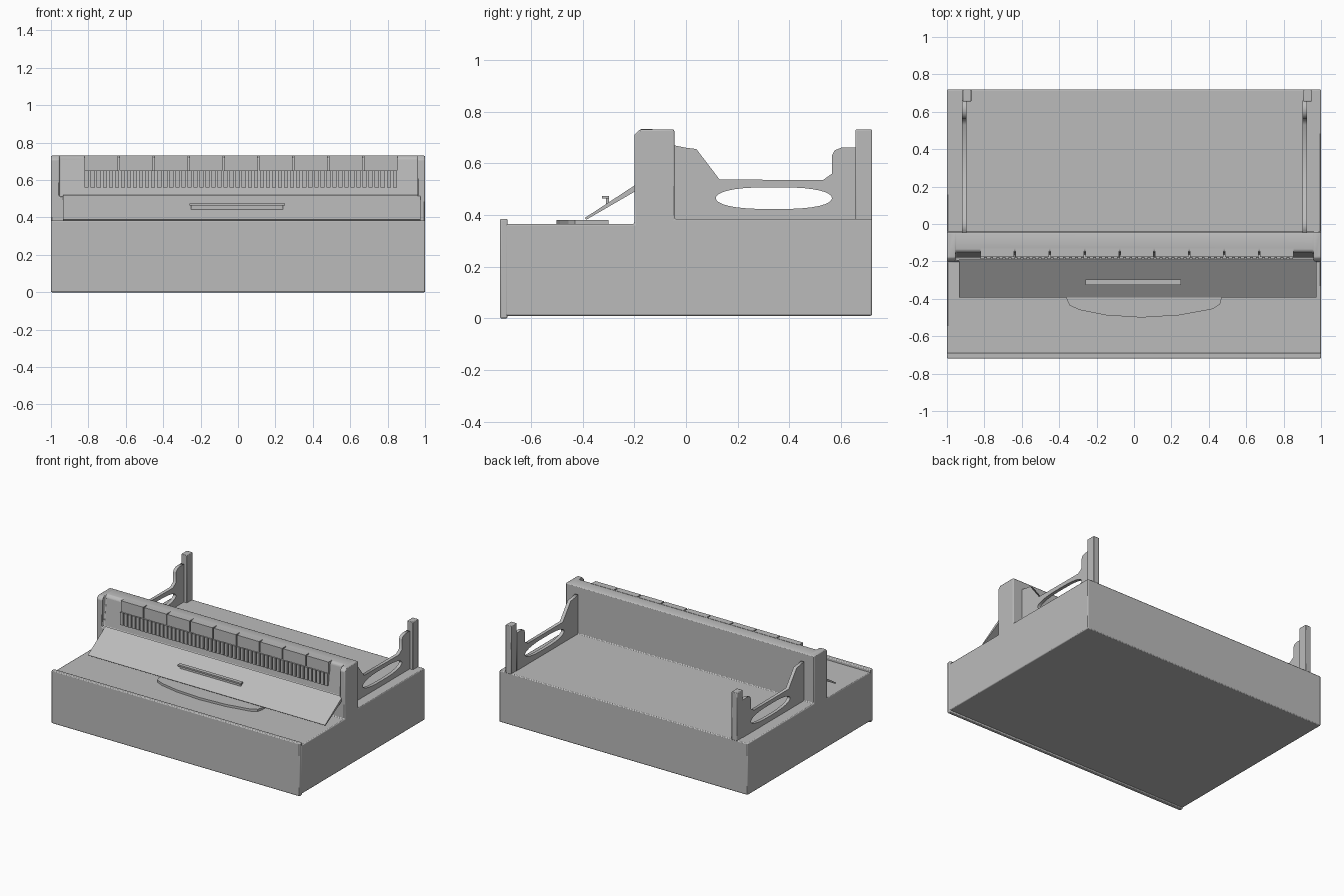
import bpy, bmesh, math
from mathutils import Matrix

cube = bpy.data.objects.get("Cube")
if cube:
    bpy.data.objects.remove(cube, do_unlink=True)

grey = bpy.data.materials.new("plain grey")
grey.use_nodes = True
grey.diffuse_color = (0.5, 0.5, 0.5, 1)
grey.node_tree.nodes["Principled BSDF"].inputs["Base Color"].default_value = (0.5, 0.5, 0.5, 1)


def finish(name, bm, bevel=0.0):
    bmesh.ops.recalc_face_normals(bm, faces=bm.faces)
    mesh = bpy.data.meshes.new(name)
    bm.to_mesh(mesh)
    bm.free()
    mesh.materials.append(grey)
    ob = bpy.data.objects.new(name, mesh)
    bpy.context.collection.objects.link(ob)
    if bevel:
        mod = ob.modifiers.new("soft edges", "BEVEL")
        mod.width, mod.segments, mod.limit_method = bevel, 2, "ANGLE"
        bpy.context.view_layer.objects.active = ob
        ob.select_set(True)
        bpy.ops.object.shade_smooth_by_angle(angle=math.radians(35))
        ob.select_set(False)
    return ob


def add_box(bm, x0, x1, y0, y1, z0, z1):
    size = Matrix.Diagonal((x1 - x0, y1 - y0, z1 - z0, 1))
    mid = Matrix.Translation(((x0 + x1) / 2, (y0 + y1) / 2, (z0 + z1) / 2))
    bmesh.ops.create_cube(bm, size=1, matrix=mid @ size)


def box(name, *bounds, bevel=0.0):
    bm = bmesh.new()
    add_box(bm, *bounds)
    return finish(name, bm, bevel)


def loft(name, sections, bevel=0.0):
    """Join equal-length rings of 3D points and cap both ends."""
    bm = bmesh.new()
    rings = [[bm.verts.new(p) for p in ring] for ring in sections]
    n = len(rings[0])
    for a, b in zip(rings, rings[1:]):
        for i in range(n):
            j = (i + 1) % n
            bm.faces.new((a[i], a[j], b[j], b[i]))
    bm.faces.new(rings[0])
    bm.faces.new(rings[-1])
    bmesh.ops.remove_doubles(bm, verts=bm.verts, dist=0.0001)
    return finish(name, bm, bevel)


def across(profile, *xs):
    return [[(x, y, z) for y, z in profile] for x in xs]


# Body: wide case with an upright wall, recessed between its end cheeks
front = [(-0.70, 0.01), (-0.70, 0.365), (-0.20, 0.365), (-0.20, 0.51)]
back = [(-0.045, 0.73), (-0.045, 0.385), (0.72, 0.385), (0.72, 0.01)]
cheek = front + [(-0.20, 0.52), (-0.20, 0.71), (-0.18, 0.73)] + back
recess = front + [(-0.178, 0.512), (-0.155, 0.715), (-0.14, 0.73)] + back
loft("body", across(cheek, -1.0, -0.955) + across(recess, -0.955, 0.96)
     + across(cheek, 0.96, 1.0), bevel=0.006)
box("front_panel", -1.0, 1.0, -0.72, -0.69, 0.0, 0.385, bevel=0.006)

# Row of narrow keys and the blocks above them
bm = bmesh.new()
count, left, right = 52, -0.82, 0.86
pitch = (right - left) / count
for i in range(count):
    x = left + i * pitch
    add_box(bm, x, x + pitch * 0.68, -0.186, -0.15, 0.56, 0.652)
finish("keys", bm)
bm = bmesh.new()
count = 9
pitch = (right - left) / count
for i in range(count):
    x = left + i * pitch
    add_box(bm, x, x + pitch - 0.008, -0.176, -0.13, 0.65, 0.732)
finish("key_blocks", bm)

# Sloping lid with its narrow ledge
lid = [(-0.392, 0.388), (-0.385, 0.382), (-0.19, 0.495), (-0.19, 0.52)]
loft("sloping_lid", across(lid, -0.935, 0.975))
box("lid_ledge", -0.26, 0.25, -0.325, -0.297, 0.463, 0.474)
box("ledge_support", -0.25, 0.24, -0.309, -0.298, 0.44, 0.465)

# Curved lip lying in front of the lid
lip = [(-0.36, -0.30), (-0.36, -0.40), (-0.345, -0.435), (-0.29, -0.46), (-0.15, -0.488),
       (0.04, -0.50), (0.24, -0.488), (0.42, -0.455), (0.46, -0.43), (0.47, -0.39), (0.47, -0.30)]
loft("curved_lip", [[(x, y, z) for x, y in lip] for z in (0.362, 0.381)])

# Rear side brackets with a lens-shaped opening, and corner posts
outline = [(-0.05, 0.38), (-0.05, 0.67), (0.0, 0.66), (0.04, 0.655), (0.13, 0.537),
           (0.53, 0.535), (0.565, 0.56), (0.565, 0.63), (0.575, 0.65), (0.60, 0.66),
           (0.66, 0.66), (0.66, 0.38)]
steps = 32
opening = []
for i in range(steps):
    a = math.tau * i / steps
    c, s = math.cos(a), math.sin(a)
    opening.append((0.34 + 0.225 * math.copysign(abs(c) ** 0.7, c), 0.465 + 0.042 * s))


def bracket(name, x):
    curve = bpy.data.curves.new(name, "CURVE")
    curve.dimensions, curve.fill_mode = "2D", "BOTH"
    curve.extrude = 0.012
    for points in (outline, opening):
        spline = curve.splines.new("POLY")
        spline.points.add(len(points) - 1)
        for p, (y, z) in zip(spline.points, points):
            p.co = (y, z, 0, 1)
        spline.use_cyclic_u = True
    curve.materials.append(grey)
    ob = bpy.data.objects.new(name, curve)
    ob.rotation_euler = (math.pi / 2, 0, math.pi / 2)
    ob.location.x = x
    bpy.context.collection.objects.link(ob)
    bpy.context.view_layer.objects.active = ob
    ob.select_set(True)
    bpy.ops.object.convert(target="MESH")
    bpy.context.object.select_set(False)


for side, x in (("right", -0.907), ("left", 0.913)):
    bracket(side + "_bracket", x)
    inner = x + 0.015
    box(side + "_corner_post", inner - 0.024, inner + 0.022, 0.655, 0.72, 0.38, 0.73, bevel=0.004)
